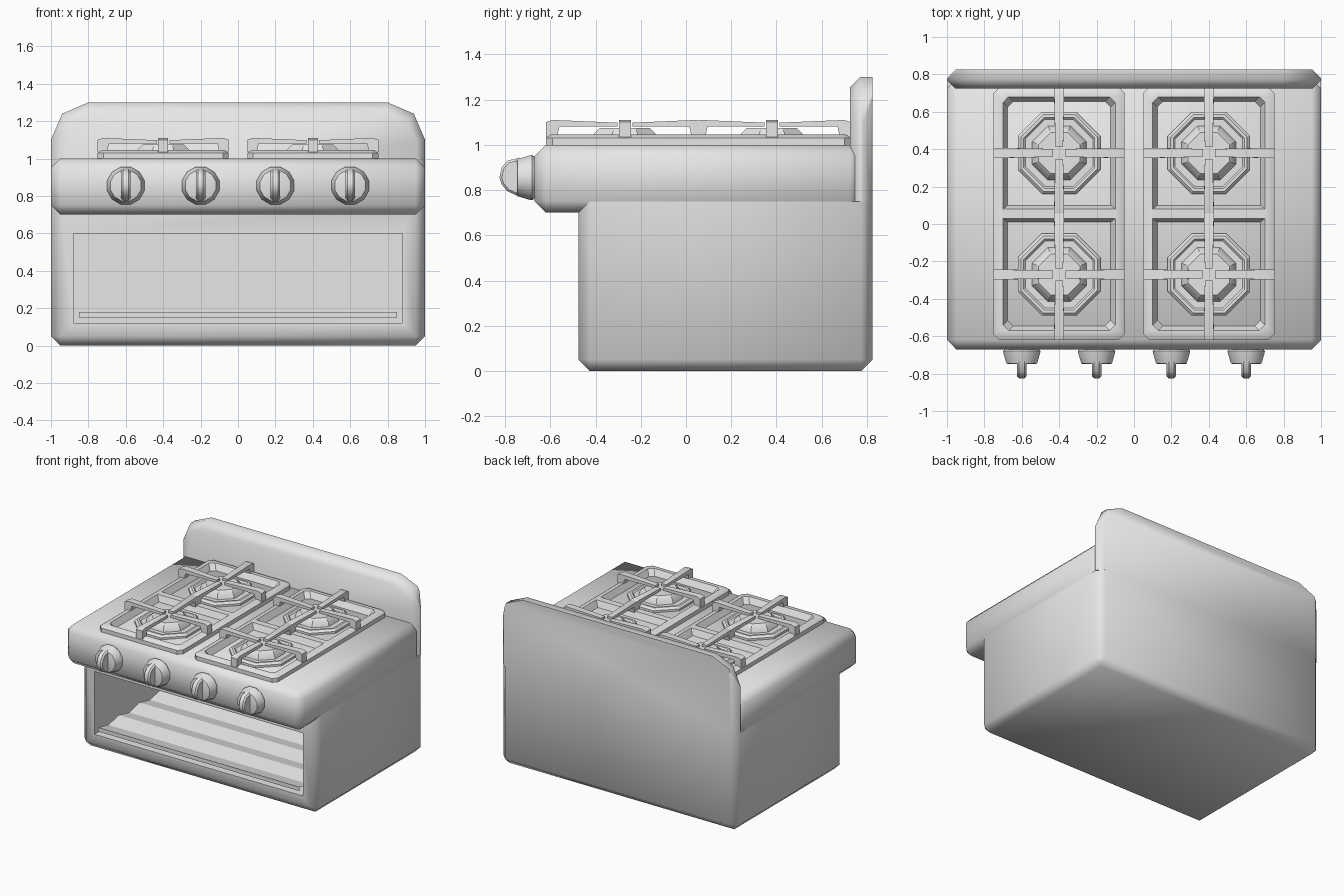
import bpy, bmesh
from math import radians, cos, sin, pi
from mathutils import Vector, Matrix

cube = bpy.data.objects.get("Cube")
if cube:
    bpy.data.objects.remove(cube, do_unlink=True)

metal = bpy.data.materials.new("grey metal")
metal.use_nodes = True
GREY = (0.8, 0.8, 0.8, 1)
metal.diffuse_color = GREY
metal.node_tree.nodes["Principled BSDF"].inputs["Base Color"].default_value = GREY


def make(name, bm, angle=50):
    """Turn a bmesh into a shaded object."""
    bmesh.ops.recalc_face_normals(bm, faces=bm.faces)
    mesh = bpy.data.meshes.new(name)
    bm.to_mesh(mesh)
    bm.free()
    mesh.materials.append(metal)
    obj = bpy.data.objects.new(name, mesh)
    bpy.context.collection.objects.link(obj)
    bpy.ops.object.select_all(action="DESELECT")
    obj.select_set(True)
    bpy.context.view_layer.objects.active = obj
    bpy.ops.object.shade_smooth_by_angle(angle=radians(angle))
    return obj


def loft(name, loops, caps=True, angle=30, matrix=None):
    """Bridge equal-length closed loops, optionally capping both ends."""
    bm = bmesh.new()
    rows = [[bm.verts.new(p) for p in loop] for loop in loops]
    for a, b in zip(rows, rows[1:]):
        for i in range(len(a)):
            j = (i + 1) % len(a)
            bm.faces.new((a[i], a[j], b[j], b[i]))
    if caps:
        bm.faces.new(rows[0])
        bm.faces.new(rows[-1])
    if matrix:
        bm.transform(matrix)
    return make(name, bm, angle)


def box(lo, hi):
    bm = bmesh.new()
    lo, hi = Vector(lo), Vector(hi)
    bmesh.ops.create_cube(bm, size=1)
    bm.transform(Matrix.Translation((lo + hi) / 2) @ Matrix.Diagonal((*(hi - lo), 1)))
    return bm


def chamfer(bm, edges, width):
    bmesh.ops.bevel(bm, geom=edges, offset=width, segments=1, affect="EDGES", profile=0.5)


# Oven body: chamfered except at the top, with a hollow oven chamber
bm = box((-1, -0.475, 0), (1, 0.825, 0.75))
chamfer(bm, [e for e in bm.edges if min(v.co.z for v in e.verts) < 0.1], 0.05)
front = min(bm.faces, key=lambda f: f.calc_center_median().y)
bmesh.ops.inset_individual(bm, faces=[front], thickness=0.1)
for v in front.verts:
    if v.co.z > 0.4:
        v.co.z = 0.6
chamber = bmesh.ops.extrude_face_region(bm, geom=[front])["geom"]
bmesh.ops.translate(bm, vec=(0, 1.15, 0), verts=[g for g in chamber if isinstance(g, bmesh.types.BMVert)])
if front.is_valid:
    bm.faces.remove(front)
make("oven_body", bm)

# Corrugated chamber floor
bm = bmesh.new()
last = None
for i in range(10):
    y, z = -0.474 + i * 0.125, 0.18 if i % 2 == 0 else 0.152
    row = [bm.verts.new((x, y, z)) for x in (-0.85, 0.85)]
    if last:
        bm.faces.new((*last, *reversed(row)))
    else:
        lip = [bm.verts.new((x, y, 0.15)) for x in (-0.85, 0.85)]
        bm.faces.new((*lip, *reversed(row)))
    last = row
make("oven_floor", bm, 10)

# Cooktop slab
bm = box((-1, -0.67, 0.7), (1, 0.775, 1))
chamfer(bm, bm.edges[:], 0.05)
make("cooktop", bm)

# Backsplash: clipped corners, chamfered front rim and rear uprights
half = [(1, 0.75), (1, 1.1), (0.94, 1.24), (0.8, 1.3)]
outline = half + [(-x, z) for x, z in reversed(half)]
bm = bmesh.new()
rows = [[bm.verts.new((x, y, z)) for x, z in outline] for y in (0.725, 0.825)]
for row in rows:
    bm.faces.new(row)
for i in range(len(outline)):
    j = (i + 1) % len(outline)
    bm.faces.new((rows[0][i], rows[0][j], rows[1][j], rows[1][i]))
bmesh.ops.recalc_face_normals(bm, faces=bm.faces)
rim = []
for e in bm.edges:
    a, b = (v.co for v in e.verts)
    low = max(a.z, b.z) < 0.8
    upright = abs(a.x - b.x) < 0.01 and abs(a.y - b.y) < 0.01
    if not low and abs(a.y - b.y) < 0.01 and (a.y < 0.75 or upright):
        rim.append(e)
chamfer(bm, rim, 0.045)
make("backsplash", bm)


def clipped_rect(cx, cy, hx, hy, cut, z):
    corners = [(hx, hy - cut), (hx - cut, hy), (cut - hx, hy), (-hx, hy - cut),
               (-hx, cut - hy), (cut - hx, -hy), (hx - cut, -hy), (hx, cut - hy)]
    return [(cx + x, cy + y, z) for x, y in corners]


def polygon(sides, radius, height):
    turn = pi / sides
    r = radius / cos(turn)
    return [(r * cos(turn * (2 * i + 1)), r * sin(turn * (2 * i + 1)), height) for i in range(sides)]


def finger(name, cx, cy, angle, reach):
    """Grate arm: an outer foot and a slim arm tapering to the burner centre."""
    side = [(reach, 1.035), (reach, 1.1), (reach - 0.03, 1.11), (0.033, 1.098),
            (0.033, 1.08), (reach - 0.06, 1.08), (reach - 0.05, 1.035)]
    loops = [[(r, s * (0.021 if r < 0.1 else 0.027), z) for r, z in side] for s in (-1, 1)]
    place = Matrix.Translation((cx, cy, 0)) @ Matrix.Rotation(angle, 4, "Z")
    loft(name, loops, matrix=place)


BURNER = [(0.22, 1.0), (0.22, 1.015), (0.205, 1.03), (0.19, 1.03), (0.18, 1.02),
          (0.145, 1.02), (0.135, 1.05), (0.11, 1.075)]
FRAME = [(0, 0.995), (0, 1.03), (0.02, 1.045), (0.05, 1.045), (0.075, 1.0)]

for cx, side_name in ((0.4, "left"), (-0.4, "right")):
    # Raised tray rim and its divider
    loft(side_name + "_tray_rim",
         [clipped_rect(cx, 0.055, 0.35 - d, 0.675 - d, 0.03, z) for d, z in FRAME], caps=False)
    bar = [(0.01, 1.0), (0.03, 1.045), (0.08, 1.045), (0.1, 1.0)]
    loft(side_name + "_tray_divider",
         [[(cx + x, y, z) for y, z in bar] for x in (-0.3, 0.3)])
    for cy, row_name in ((0.38, "rear"), (-0.27, "front")):
        label = side_name + "_" + row_name
        # Stepped octagonal burner
        loft(label + "_burner", [polygon(8, r, z) for r, z in BURNER],
             matrix=Matrix.Translation((cx, cy, 0)))
        # Four grate arms around it
        for k in range(4):
            inward = k == (3 if cy > 0 else 1)
            finger(label + "_grate_arm", cx, cy, k * pi / 2, 0.345 if inward else 0.35)

# Control knobs: faceted skirt with a rounded grip
GRIP = [(-0.735, -0.085), (-0.79, -0.06), (-0.815, -0.03), (-0.825, 0),
        (-0.815, 0.045), (-0.79, 0.075), (-0.735, 0.088)]
for x in (-0.6, -0.2, 0.2, 0.6):
    place = Matrix.Translation((x, -0.68, 0.855)) @ Matrix.Rotation(pi / 2, 4, "X")
    skirt = [(0.085, -0.02), (0.1, 0), (0.097, 0.015), (0.082, 0.065), (0.075, 0.068)]
    loft("knob_skirt", [polygon(12, r, h) for r, h in skirt], matrix=place)
    loops = [[(dx, -0.735 + (y + 0.735) * s, z * s) for y, z in GRIP]
             for dx, s in ((-0.025, 0.88), (-0.014, 1), (0.014, 1), (0.025, 0.88))]
    loft("knob_grip", loops, angle=40, matrix=Matrix.Translation((x, 0, 0.855)))
